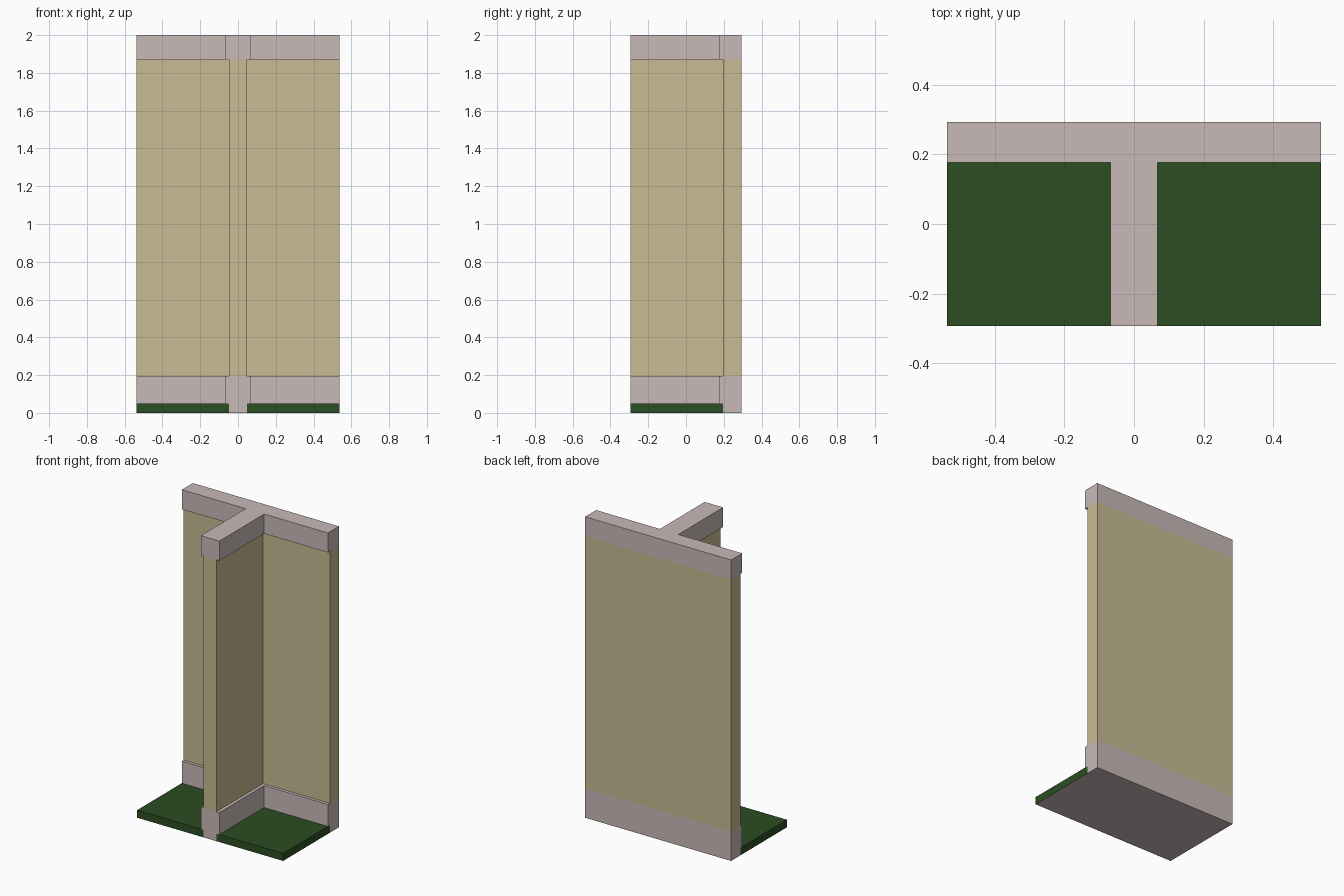
import bpy
import bmesh

if "Cube" in bpy.data.objects:
    bpy.data.objects.remove(bpy.data.objects["Cube"], do_unlink=True)


def material(name, rgb):
    mat = bpy.data.materials.new(name)
    mat.use_nodes = True
    mat.diffuse_color = (*rgb, 1)
    mat.node_tree.nodes["Principled BSDF"].inputs["Base Color"].default_value = (*rgb, 1)
    return mat


TRIM = material("pale pinkish trim", (0.58, 0.49, 0.48))
WALL = material("sandy wall", (0.58, 0.50, 0.29))
FLOOR = material("dark green floor", (0.025, 0.074, 0.016))

HALF_X, HALF_Y = 0.537, 0.293
THIN, WIDE = (0.047, 0.197), (0.068, 0.177)   # stem half width, front of back wall


def prism(name, outline, z0, z1, mats, bottom=True, top=True):
    """Extrude a plan outline; downward faces take the last material."""
    bm = bmesh.new()
    base = bm.faces.new([bm.verts.new((x, y, z0)) for x, y in outline])
    ext = bmesh.ops.extrude_face_region(bm, geom=[base], use_keep_orig=True)["geom"]
    moved = [v for v in ext if isinstance(v, bmesh.types.BMVert)]
    bmesh.ops.translate(bm, verts=moved, vec=(0, 0, z1 - z0))
    bmesh.ops.recalc_face_normals(bm, faces=bm.faces)
    for f in bm.faces:
        f.material_index = len(mats) - 1 if f.normal.z < -0.5 else 0
    hidden = [f for f in bm.faces if (f.normal.z < -0.5 and not bottom)
              or (f.normal.z > 0.5 and not top)]
    bmesh.ops.delete(bm, geom=hidden, context="FACES_ONLY")
    mesh = bpy.data.meshes.new(name)
    bm.to_mesh(mesh)
    bm.free()
    for mat in mats:
        mesh.materials.append(mat)
    obj = bpy.data.objects.new(name, mesh)
    bpy.context.collection.objects.link(obj)
    return obj


def tee(size):
    """T-shaped plan: back wall plus a central partition."""
    w, y = size
    half = [(w, -HALF_Y), (w, y), (HALF_X, y), (HALF_X, HALF_Y)]
    return half + [(-x, y) for x, y in reversed(half)]


# Stacked wall bands, open where they meet inside
prism("wall_foot", tee(THIN), 0, 0.05, [TRIM], top=False)
prism("skirting", tee(WIDE), 0.05, 0.196, [TRIM])
prism("wall_panels", tee(THIN), 0.196, 1.87, [WALL], bottom=False, top=False)
prism("top_trim", tee(WIDE), 1.87, 2.0, [TRIM])

# Floor slabs on both sides of the partition
for side, s in (("left", 1), ("right", -1)):
    w, y = THIN
    plan = [(s * w, -HALF_Y), (s * HALF_X, -HALF_Y), (s * HALF_X, y), (s * w, y)]
    prism(side + "_floor", plan, 0, 0.05, [FLOOR, TRIM])
